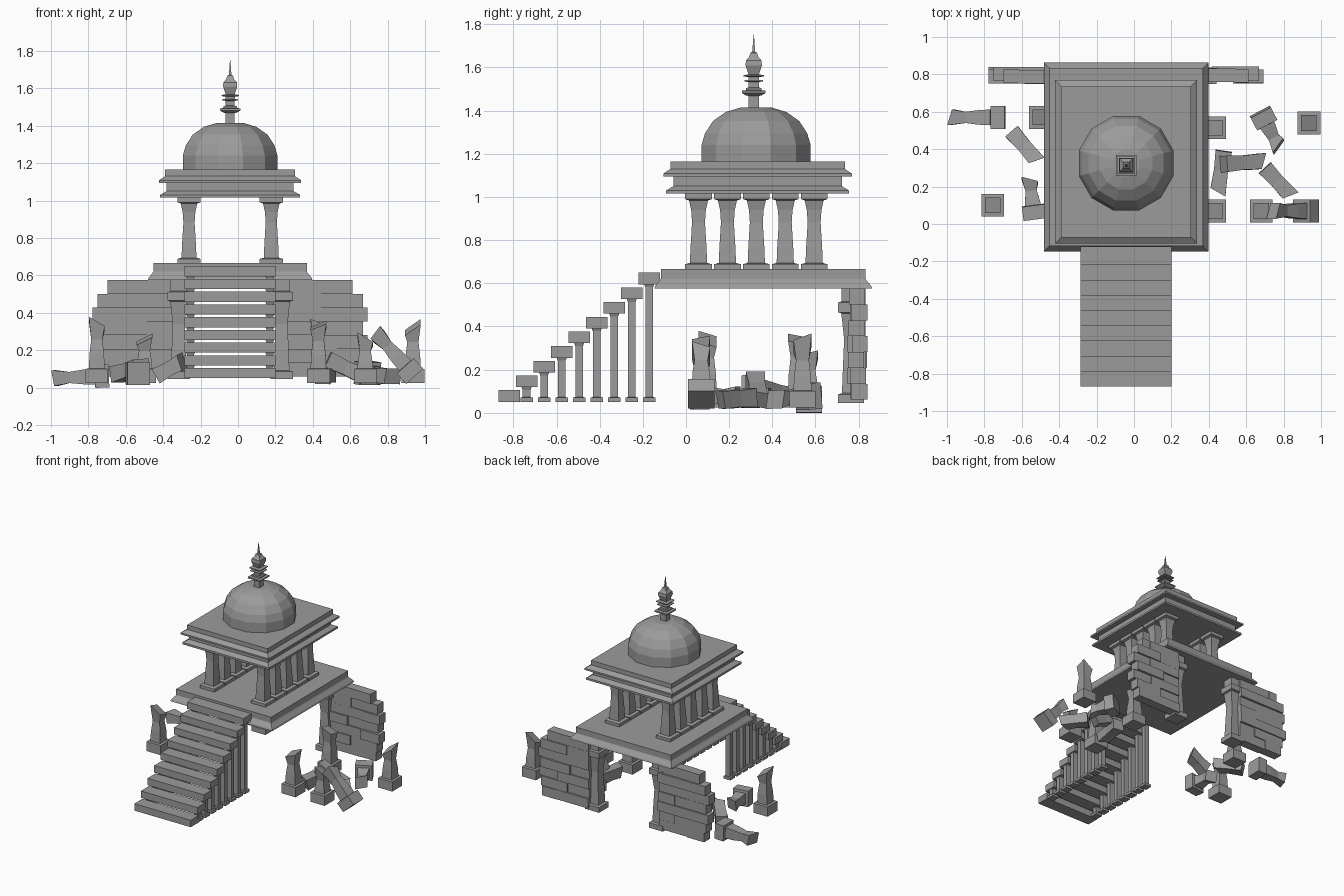
import bpy, bmesh, math, random
from mathutils import Vector, Matrix

random.seed(4)
if "Cube" in bpy.data.objects:
    bpy.data.objects.remove(bpy.data.objects["Cube"])

stone = bpy.data.materials.new("grey_stone")
stone.use_nodes = True
GREY = (0.33, 0.33, 0.33, 1)
stone.diffuse_color = GREY
stone.node_tree.nodes["Principled BSDF"].inputs["Base Color"].default_value = GREY
CX = -0.042


def finish(name, bm, matrix=None):
    if matrix:
        bm.transform(matrix)
    bmesh.ops.recalc_face_normals(bm, faces=bm.faces)
    mesh = bpy.data.meshes.new(name)
    bm.to_mesh(mesh)
    bm.free()
    mesh.materials.append(stone)
    obj = bpy.data.objects.new(name, mesh)
    bpy.context.collection.objects.link(obj)
    return obj


def loft(name, profile, sides=4, sx=0.0, sy=0.0, matrix=None, slant=0.0):
    """Stack flat-sided rings of (apothem, z); sx and sy widen a square ring."""
    bm = bmesh.new()
    rings = []
    for r, z in profile:
        ring = []
        for i in range(sides):
            a = 2 * math.pi * (i + 0.5) / sides
            k = r / math.cos(math.pi / sides)
            x, y = k * math.cos(a), k * math.sin(a)
            ring.append(bm.verts.new((x + math.copysign(sx, x), y + math.copysign(sy, y), z)))
        rings.append(ring)
    for v in rings[-1]:
        v.co.z += slant * (v.co.x + 0.5 * v.co.y)
    for low, high in zip(rings, rings[1:]):
        for i in range(sides):
            j = (i + 1) % sides
            bm.faces.new((low[i], low[j], high[j], high[i]))
    bm.faces.new(rings[0])
    bm.faces.new(rings[-1])
    return finish(name, bm, matrix)


def box(name, lo, hi):
    bm = bmesh.new()
    bmesh.ops.create_cube(bm, size=1)
    lo, hi = Vector(lo), Vector(hi)
    return finish(name, bm, Matrix.Translation((lo + hi) / 2) @ Matrix.Diagonal((*(hi - lo), 1)))


def at(x, y, z=0):
    return Matrix.Translation((x, y, z))


def along(start, end, roll=0.0):
    """Place local z along the line from start to end."""
    start, end = Vector(start), Vector(end)
    turn = (end - start).to_track_quat('Z', 'Y').to_matrix().to_4x4()
    return Matrix.Translation(start) @ turn @ Matrix.Rotation(roll, 4, 'Z')


# Platform with flared lower moulding
loft("platform", [(0.44, 0.575), (0.435, 0.588), (0.415, 0.612), (0.41, 0.62), (0.41, 0.665)],
     sy=0.065, matrix=at(CX, 0.358))

# Two-tier roof slab
loft("roof_lower_tier", [(0.374, 1.015), (0.374, 1.03), (0.34, 1.05), (0.34, 1.1)],
     sy=0.05, matrix=at(CX, 0.332))
loft("roof_upper_tier", [(0.38, 1.095), (0.38, 1.108), (0.347, 1.13), (0.347, 1.165)],
     sy=0.057, matrix=at(CX, 0.332))

# Faceted dome
loft("dome", [(0.253, 1.165), (0.253, 1.24), (0.237, 1.295), (0.2, 1.352), (0.14, 1.394),
              (0.07, 1.415)], sides=12, matrix=at(CX, 0.325))

# Finial
FINIAL = [(0.024, 1.40), (0.024, 1.468), (0.036, 1.47), (0.055, 1.482), (0.055, 1.492),
          (0.036, 1.495), (0.036, 1.505), (0.024, 1.507), (0.024, 1.533), (0.043, 1.535),
          (0.043, 1.541), (0.025, 1.543), (0.025, 1.556), (0.047, 1.558), (0.047, 1.564),
          (0.024, 1.568), (0.038, 1.61), (0.036, 1.632), (0.022, 1.648), (0.015, 1.668),
          (0.007, 1.672), (0.001, 1.752)]
loft("finial", FINIAL, matrix=at(CX, 0.314))


# Shared column outline with base and capital
def outline(low, high):
    h = high - low
    return [(0.062, low), (0.062, low + 0.028), (0.04, low + 0.034), (0.037, low + 0.3 * h),
            (0.03, low + 0.62 * h), (0.034, low + 0.78 * h), (0.044, high - 0.034),
            (0.062, high - 0.028), (0.062, high)]


# Pavilion columns, a row on each side
for side in (-1, 1):
    for i in range(5):
        loft("pavilion_column", outline(0.66, 1.018),
             matrix=at(CX + side * 0.22, 0.058 + 0.134 * i))

# Stairs on slender posts
for i in range(9):
    y, z = -0.82 + 0.0812 * i, 0.077 + 0.0681 * i
    box("stair_step", (CX - 0.243, y - 0.05, z - 0.027), (CX + 0.243, y + 0.05, z + 0.027))
    if i:
        for side in (-1, 1):
            top = z - 0.02
            loft("stair_post", [(0.029, 0.05), (0.029, 0.07), (0.018, 0.072), (0.018, top - 0.02),
                                (0.026, top)], matrix=at(CX + side * 0.212, y))

# Rear walls of staggered blocks, each ending at a column
ROWS = 7
STEP = 0.515 / ROWS
for side in (-1, 1):
    for row in range(ROWS):
        z = 0.06 + row * STEP
        outer = 0.575 if row == 0 else 0.655 if row == ROWS - 1 else (0.735, 0.71)[row % 2]
        outer -= 0.0 if row else -0.12
        joint = (0.56, 0.46)[row % 2] + random.uniform(-0.03, 0.03)
        for a, b in ((0.3, joint), (joint, outer)):
            d = random.uniform(-0.012, 0.012)
            x = sorted((CX + side * a, CX + side * b))
            box("wall_block", (x[0], 0.758 + d, z), (x[1], 0.832 + d, z + STEP))
    loft("wall_column", [(0.06, 0.045), (0.06, 0.085), (0.042, 0.09), (0.038, 0.2), (0.032, 0.34),
                         (0.045, 0.46), (0.06, 0.465), (0.06, 0.51), (0.045, 0.515),
                         (0.045, 0.58)], matrix=at(CX + side * 0.275, 0.765))


# Broken columns still standing
def broken(length):
    return [(0.061, 0), (0.061, 0.075), (0.042, 0.077), (0.039, 0.45 * length),
            (0.03, 0.68 * length), (0.042, 0.93 * length)]


STANDING = [(-0.755, 0.1, 0.34, -0.6), (0.935, 0.54, 0.32, 0.7), (-0.5, 0.57, 0.25, 0.5),
            (0.43, 0.515, 0.34, -0.4), (0.43, 0.07, 0.33, 0.4), (0.68, 0.07, 0.25, -0.6)]
for x, y, h, s in STANDING:
    loft("broken_column", broken(h), slant=s, matrix=at(x, y, 0.025))

# Toppled columns that kept their base
TOPPLED = [((-0.69, 0.57, 0.062), (-1.0, 0.57, 0.05), 0.3),
           ((-0.53, 0.025, 0.075), (-0.56, 0.25, 0.08), 0.4),
           ((0.675, 0.6, 0.08), (0.78, 0.4, 0.06), -0.5),
           ((0.945, 0.07, 0.06), (0.73, 0.07, 0.3), 0.4)]
for start, end, s in TOPPLED:
    length = (Vector(end) - Vector(start)).length
    loft("toppled_column", broken(length), slant=s, matrix=along(start, end))

# Loose shaft pieces on the ground
PIECES = [((-0.65, 0.49, 0.07), (-0.52, 0.34, 0.11)), ((0.48, 0.39, 0.07), (0.45, 0.18, 0.06)),
          ((0.48, 0.32, 0.15), (0.67, 0.335, 0.06)), ((0.70, 0.3, 0.07), (0.83, 0.16, 0.06)),
          ((-0.44, 0.3, 0.06), (-0.3, 0.3, 0.14))]
for start, end in PIECES:
    length = (Vector(end) - Vector(start)).length
    loft("shaft_piece", [(0.044, 0), (0.038, length * 0.5), (0.042, length)],
         slant=0.4, matrix=along(start, end))
